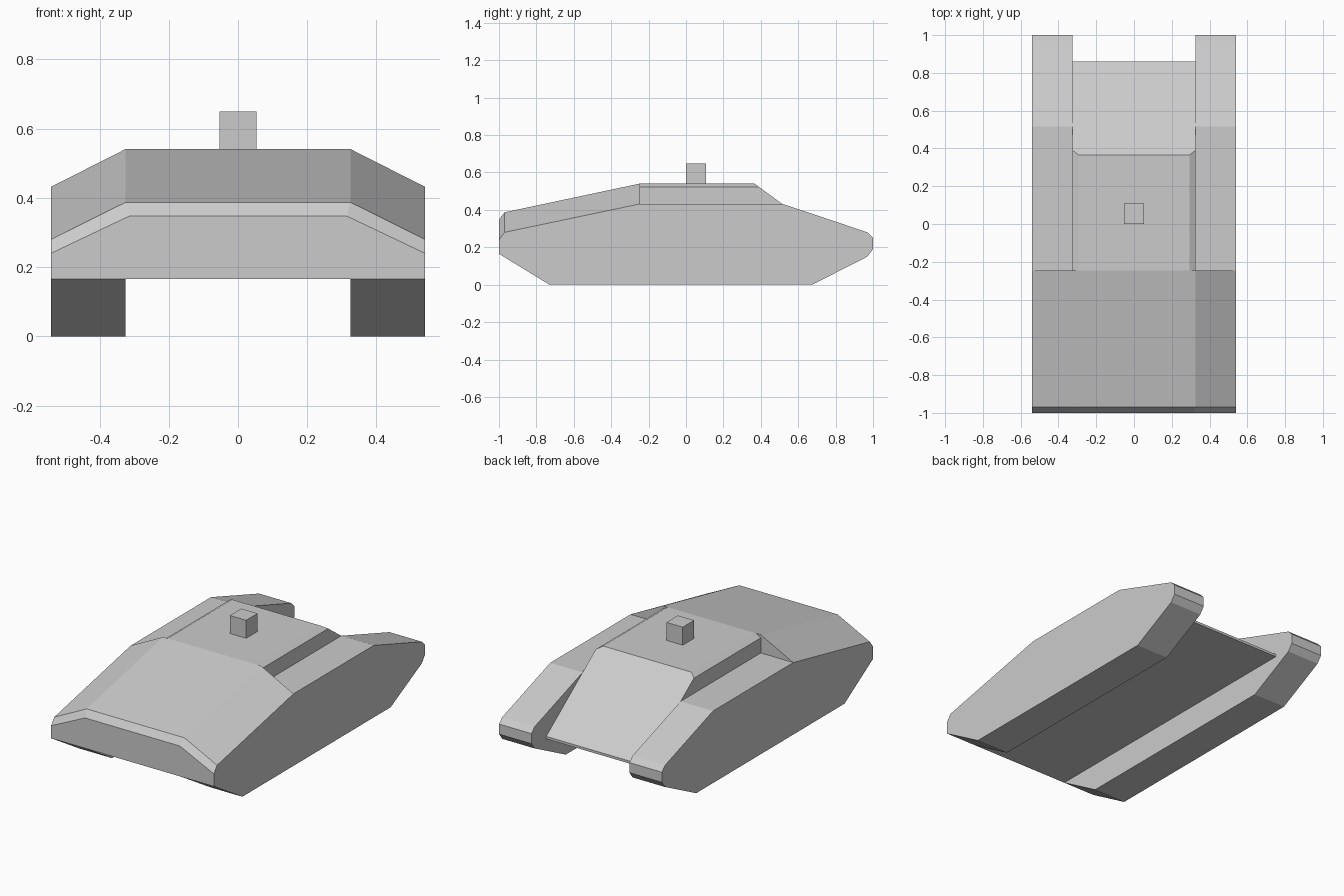
import bpy, bmesh
from mathutils import Vector

if "Cube" in bpy.data.objects:
    bpy.data.objects.remove(bpy.data.objects["Cube"])

INNER, OUTER, BELLY = 0.325, 0.54, 0.165


def loft(name, rings):
    """Solid joining matching closed rings of points."""
    bm = bmesh.new()
    loops = [[bm.verts.new(p) for p in ring] for ring in rings]
    n = len(loops[0])
    for a, b in zip(loops, loops[1:]):
        for i in range(n):
            j = (i + 1) % n
            bm.faces.new((a[i], a[j], b[j], b[i]))
    bm.faces.new(loops[0])
    bm.faces.new(loops[-1])
    bmesh.ops.recalc_face_normals(bm, faces=bm.faces)
    mesh = bpy.data.meshes.new(name)
    bm.to_mesh(mesh)
    bm.free()
    obj = bpy.data.objects.new(name, mesh)
    bpy.context.collection.objects.link(obj)
    return obj


def side_extrude(name, profile, x0, x1):
    """Extrude a (y, z) profile across x."""
    return loft(name, [[(x, y, z) for y, z in profile] for x in (x0, x1)])


# Track pods on both sides
track = [(-1, BELLY), (-0.73, 0), (0.675, 0), (0.97, 0.15), (1, 0.19),
         (1, 0.25), (0.97, 0.28), (0.515, 0.432), (-0.245, 0.432),
         (-0.97, 0.28), (-1, 0.24)]
for side, s in (("left", -1), ("right", 1)):
    side_extrude(side + "_track", track, s * INNER, s * OUTER)

# Central hull with raised cabin and sloping rear deck
hull = side_extrude("hull", [
    (-1, BELLY), (-1, 0.24), (-0.97, 0.28), (-0.245, 0.432), (-0.245, 0.541),
    (0.365, 0.541), (0.86, 0.18), (0.86, BELLY)], -INNER, INNER)

# Chamfer the long upper edges of the cabin
bm = bmesh.new()
bm.from_mesh(hull.data)
for s in (-1, 1):
    cut = bmesh.ops.bisect_plane(
        bm, geom=bm.verts[:] + bm.edges[:] + bm.faces[:],
        plane_co=Vector((s * 0.293, 0, 0.541)),
        plane_no=Vector((s * 0.018, 0, 0.032)), clear_outer=True)
    edges = [e for e in cut["geom_cut"] if isinstance(e, bmesh.types.BMEdge)]
    bmesh.ops.holes_fill(bm, edges=edges, sides=0)
bmesh.ops.recalc_face_normals(bm, faces=bm.faces)
bm.to_mesh(hull.data)
bm.free()

# Full-width front hood with sloping shoulders: y, edge z, centre z, centre x
stations = [(-1, 0.24, 0.347, 0.315), (-0.97, 0.28, 0.387, INNER),
            (-0.245, 0.432, 0.541, INNER)]
loft("front_hood", [[(-OUTER, y, lo), (-x, y, hi), (x, y, hi), (OUTER, y, lo)]
                    for y, lo, hi, x in stations])

# Small block on the roof
block = [(0, 0.54), (0.108, 0.54), (0.108, 0.649), (0, 0.649)]
side_extrude("roof_block", block, -0.054, 0.054)
